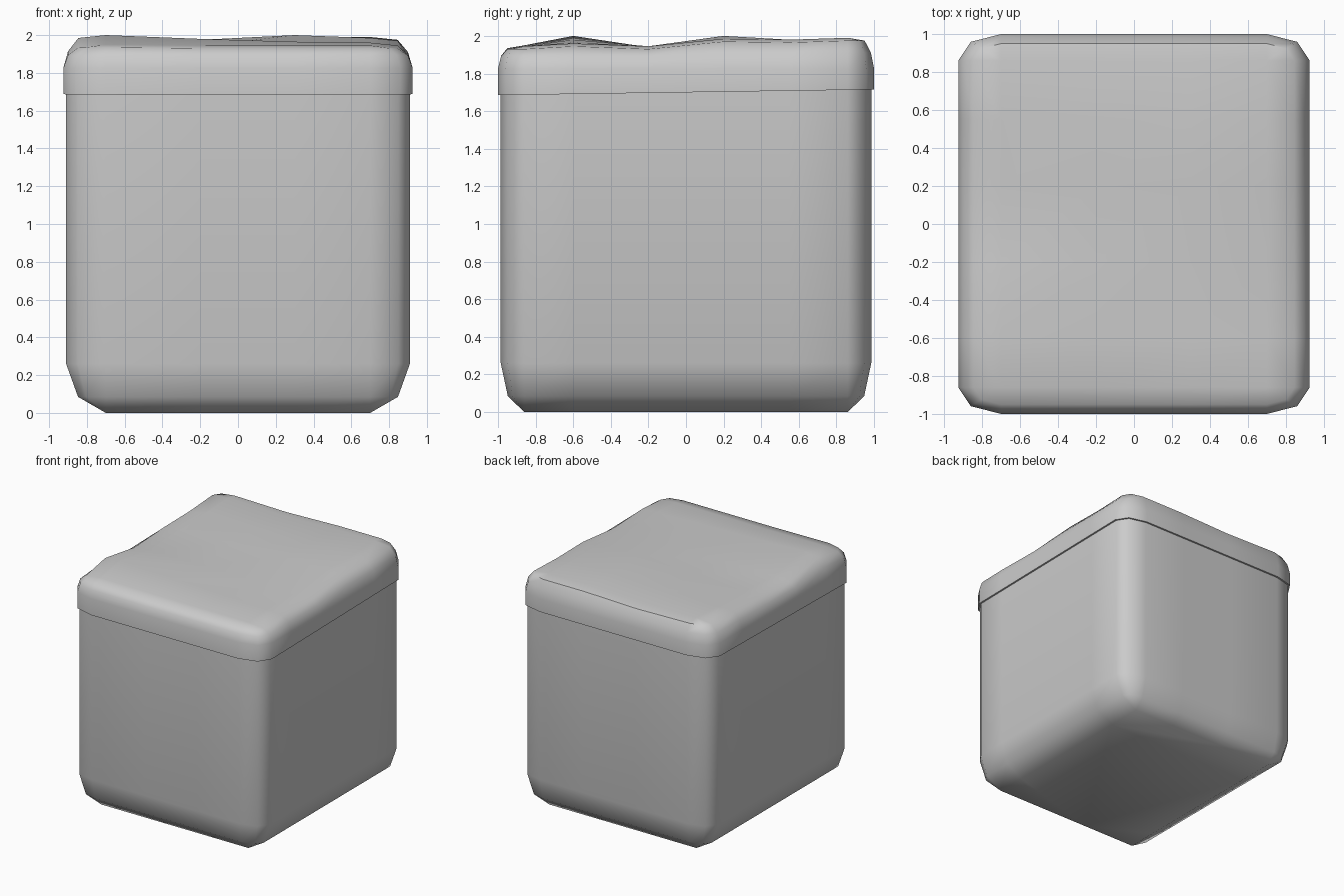
import bpy, bmesh, math

if "Cube" in bpy.data.objects:
    bpy.data.objects.remove(bpy.data.objects["Cube"])

CX, CY = 0.70, 0.86            # centres of the rounded corners
XS = [-CX, -0.2, 0.3, CX]      # top grid stations
YS = [-CY, -0.6, -0.2, 0.2, 0.55, CY]
# gentle waves of the lid, one row per y station
WAVES = [[1.95, 1.945, 1.945, 1.945],
         [2.00, 1.98, 1.965, 1.96],
         [1.94, 1.94, 1.945, 1.945],
         [1.96, 1.975, 2.00, 1.985],
         [1.965, 1.97, 1.975, 1.98],
         [1.985, 1.975, 1.99, 1.99]]

# perimeter as (grid column, grid row, corner angle)
perimeter = []
for a0, side in ((0, [(3, j) for j in range(6)]),
                 (90, [(i, 5) for i in (3, 2, 1, 0)]),
                 (180, [(0, j) for j in range(5, -1, -1)]),
                 (270, [(i, 0) for i in range(4)])):
    perimeter += [(i, j, a0) for i, j in side]
    perimeter.append((*side[-1], a0 + 45))


def ring(bm, rx, ry, height):
    verts = []
    for i, j, a in perimeter:
        a = math.radians(a)
        x, y = XS[i] + rx * math.cos(a), YS[j] + ry * math.sin(a)
        verts.append(bm.verts.new((x, y, height(y, WAVES[j][i]))))
    return verts


def bridge(bm, rings):
    for a, b in zip(rings, rings[1:]):
        for k in range(len(a)):
            n = (k + 1) % len(a)
            bm.faces.new((a[k], a[n], b[n], b[k]))


def finish(bm, name):
    bmesh.ops.remove_doubles(bm, verts=bm.verts[:], dist=0.0005)
    bmesh.ops.recalc_face_normals(bm, faces=bm.faces[:])
    mesh = bpy.data.meshes.new(name)
    bm.to_mesh(mesh)
    bm.free()
    obj = bpy.data.objects.new(name, mesh)
    bpy.context.collection.objects.link(obj)
    bpy.ops.object.select_all(action='DESELECT')
    obj.select_set(True)
    bpy.context.view_layer.objects.active = obj
    bpy.ops.object.shade_smooth_by_angle(angle=math.radians(50))


# body: rounded box with soft lower edges
bm = bmesh.new()
rings = [ring(bm, 0.21 * s, 0.125 * s, lambda y, w, z=z: z)
         for s, z in ((0, 0), (0.70, 0.085), (1, 0.26), (1, 1.74))]
bridge(bm, rings)
bm.faces.new(rings[0])
bm.faces.new(rings[-1])
finish(bm, "box_body")

# lid: overhanging skirt, rounded edge and wavy top
bm = bmesh.new()
rim = lambda y, w: 1.70 + 0.015 * y
rings = [ring(bm, 0.205, 0.12, rim),
         ring(bm, 0.225, 0.14, rim),
         ring(bm, 0.225, 0.14, lambda y, w: 1.825),
         ring(bm, 0.20, 0.123, lambda y, w: 1.90 + (w - 1.965) * 0.4),
         ring(bm, 0.145, 0.09, lambda y, w: w - 0.015),
         ring(bm, 0, 0, lambda y, w: w)]
bridge(bm, rings)
grid = [[bm.verts.new((x, y, WAVES[j][i])) for i, x in enumerate(XS)]
        for j, y in enumerate(YS)]
for j in range(5):
    for i in range(3):
        bm.faces.new((grid[j][i], grid[j][i + 1],
                      grid[j + 1][i + 1], grid[j + 1][i]))
finish(bm, "box_lid")
